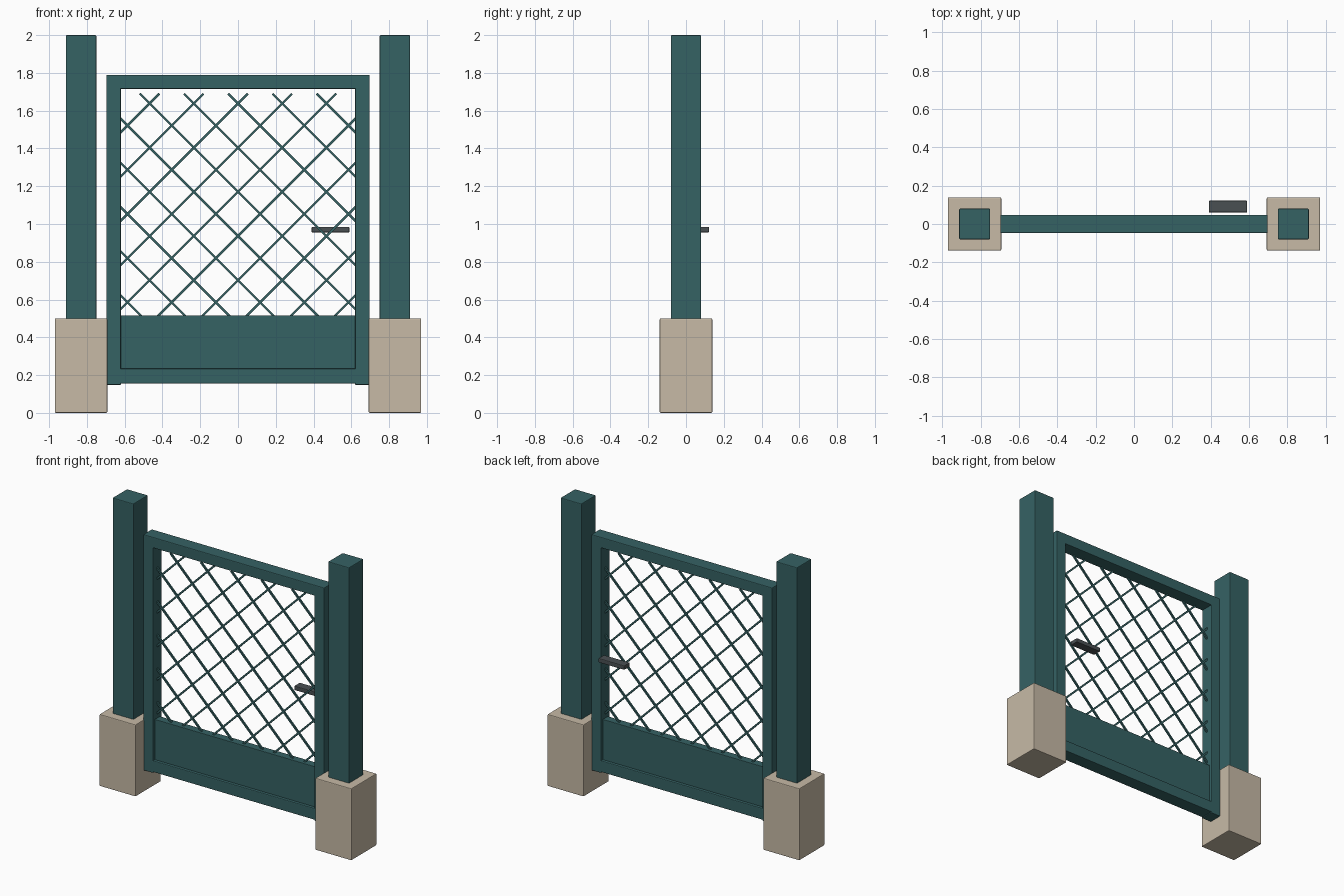
import bpy, math

cube = bpy.data.objects.get("Cube")
if cube:
    bpy.data.objects.remove(cube, do_unlink=True)


def material(name, rgb):
    m = bpy.data.materials.new(name)
    m.use_nodes = True
    m.diffuse_color = (*rgb, 1)
    m.node_tree.nodes["Principled BSDF"].inputs["Base Color"].default_value = (*rgb, 1)
    return m


teal = material("teal paint", (0.036, 0.122, 0.127))
stone = material("beige stone", (0.57, 0.49, 0.38))
grey = material("dark grey metal", (0.068, 0.08, 0.086))


def box(name, low, high, mat, bevel=0.005, tilt=0):
    """Box between two corners, with softened edges and an optional tilt about y."""
    size = [h - l for l, h in zip(low, high)]
    mid = [(h + l) / 2 for l, h in zip(low, high)]
    bpy.ops.mesh.primitive_cube_add(size=1, location=mid)
    ob = bpy.context.object
    ob.name = name
    ob.scale = size
    bpy.ops.object.transform_apply(location=False, rotation=False, scale=True)
    ob.rotation_euler.y = tilt
    ob.data.materials.append(mat)
    if bevel:
        mod = ob.modifiers.new("soft edges", "BEVEL")
        mod.width = bevel
        mod.segments = 2
    return ob


# Posts on stone bases, and the gate's upright stiles
for side, s in (("left", 1), ("right", -1)):
    def upright(name, x0, x1, depth, z0, z1, mat):
        xs = sorted((s * x0, s * x1))
        box(side + "_" + name, (xs[0], -depth, z0), (xs[1], depth, z1), mat)

    upright("base", 0.692, 0.97, 0.139, 0, 0.5, stone)
    upright("post", 0.75, 0.911, 0.08, 0.48, 2, teal)
    upright("stile", 0.62, 0.697, 0.048, 0.148, 1.79, teal)

# Gate rails and lower panel
box("top_rail", (-0.69, -0.048, 1.715), (0.69, 0.048, 1.79), teal)
box("bottom_rail", (-0.69, -0.048, 0.155), (0.69, 0.048, 0.235), teal)
box("lower_panel", (-0.63, -0.028, 0.22), (0.63, 0.028, 0.515), teal, 0.002)

# Diagonal lattice: each bar is clipped to the opening, then mirrored
PITCH, HALF, LOW, TOP, THICK = 0.234, 0.63, 0.505, 1.69, 0.006
for k in range(-2, 8):
    c = 1.638 - PITCH * k                   # height where the bar crosses x = 0
    x0, x1 = max(-HALF, LOW - c), min(HALF, TOP - c)
    if x1 - x0 < 0.02:
        continue
    half_len = (x1 - x0) / math.sqrt(2)
    xm = (x0 + x1) / 2
    for s in (1, -1):
        box("lattice_bar", (s * xm - half_len, -THICK, c + xm - THICK),
            (s * xm + half_len, THICK, c + xm + THICK), teal, 0, -s * math.pi / 4)

# Lever handle behind the gate
box("handle", (0.39, 0.06, 0.955), (0.59, 0.122, 0.985), grey)
